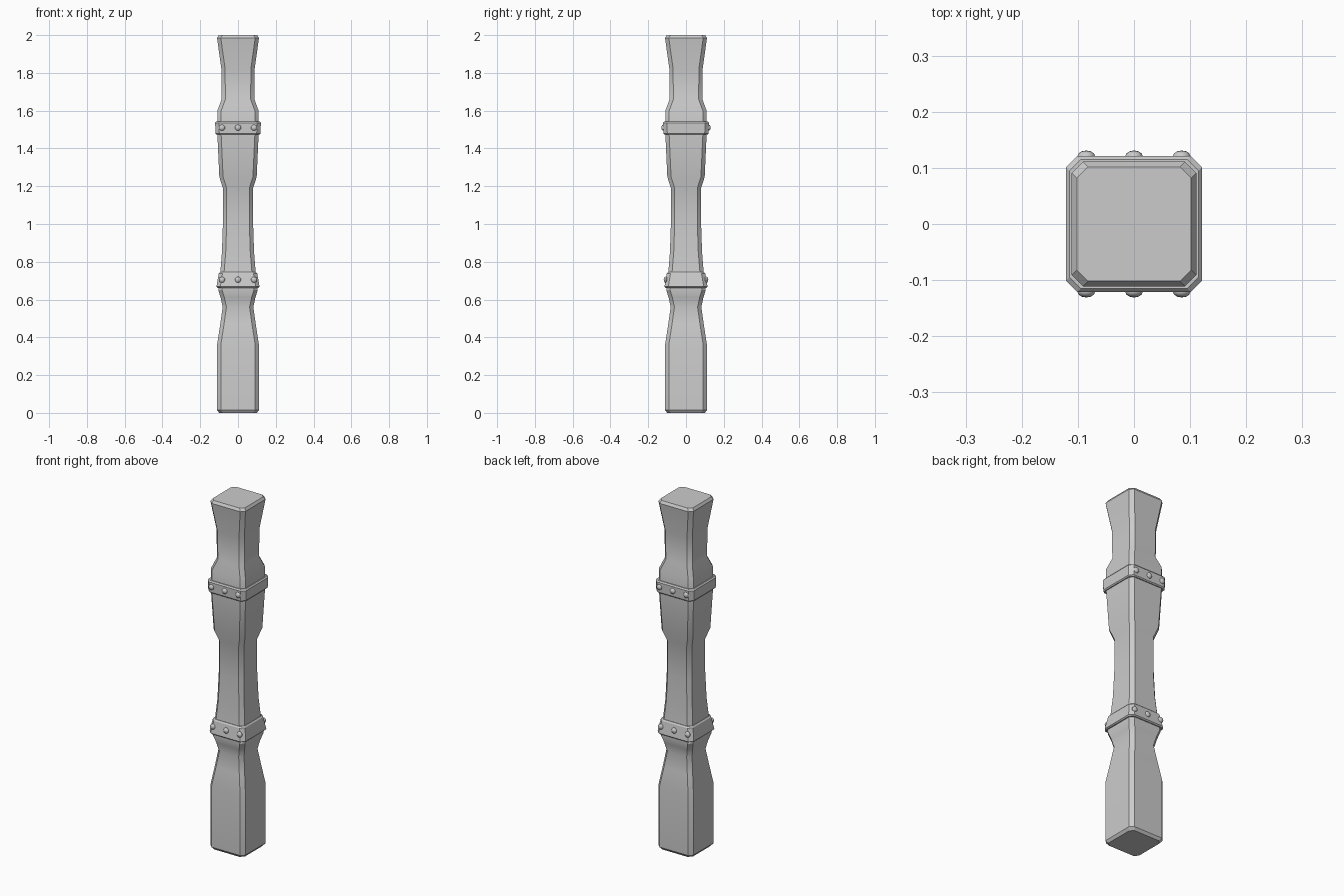
import bpy, bmesh, math
from mathutils import Matrix

cube = bpy.data.objects.get("Cube")
if cube:
    bpy.data.objects.remove(cube, do_unlink=True)

gray = bpy.data.materials.new("plain_gray")
gray.use_nodes = True
COLOR = (0.6, 0.6, 0.6, 1)
gray.diffuse_color = COLOR
gray.node_tree.nodes["Principled BSDF"].inputs["Base Color"].default_value = COLOR


def finish(name, bm):
    bmesh.ops.recalc_face_normals(bm, faces=bm.faces)
    mesh = bpy.data.meshes.new(name)
    bm.to_mesh(mesh)
    bm.free()
    mesh.materials.append(gray)
    obj = bpy.data.objects.new(name, mesh)
    bpy.context.collection.objects.link(obj)
    bpy.ops.object.select_all(action='DESELECT')
    obj.select_set(True)
    bpy.context.view_layer.objects.active = obj
    bpy.ops.object.shade_smooth_by_angle(angle=math.radians(30))
    return obj


def chamfered_loft(name, profile, cut):
    """Stack chamfered squares given as (height, half width)."""
    bm = bmesh.new()
    rings = []
    for z, w in profile:
        c = w - cut
        outline = [(c, -w), (w, -c), (w, c), (c, w), (-c, w), (-w, c), (-w, -c), (-c, -w)]
        rings.append([bm.verts.new((x, y, z)) for x, y in outline])
    for low, high in zip(rings, rings[1:]):
        for i in range(8):
            j = (i + 1) % 8
            bm.faces.new((low[i], low[j], high[j], high[i]))
    bm.faces.new(rings[0])
    bm.faces.new(rings[-1])
    return finish(name, bm)


# Carved square post
chamfered_loft("post", [
    (0, 0.1), (0.015, 0.111), (0.36, 0.111), (0.47, 0.094), (0.56, 0.081),
    (0.61, 0.092), (0.65, 0.104), (0.74, 0.094), (0.85, 0.085), (1.0, 0.08),
    (1.19, 0.08), (1.25, 0.099), (1.47, 0.109), (1.6, 0.109), (1.66, 0.087),
    (1.82, 0.088), (1.985, 0.111), (2, 0.102)], 0.02)

# Metal bands, with bevelled rims
chamfered_loft("lower_band", [
    (0.662, 0.108), (0.668, 0.114), (0.738, 0.102), (0.745, 0.096)], 0.02)
chamfered_loft("upper_band", [
    (1.473, 0.114), (1.479, 0.119), (1.536, 0.121), (1.543, 0.115)], 0.02)

# Domed rivets on the front and back of each band
for band, z, face_y in (("lower", 0.705, 0.107), ("upper", 1.51, 0.12)):
    for side, sign in (("front", -1), ("back", 1)):
        for x in (-0.085, 0, 0.085):
            bm = bmesh.new()
            place = Matrix.Translation((x, sign * face_y, z)) @ Matrix.Diagonal((0.016, 0.011, 0.016, 1))
            bmesh.ops.create_uvsphere(bm, u_segments=12, v_segments=8, radius=1, matrix=place)
            finish(f"{band}_band_{side}_rivet", bm)
